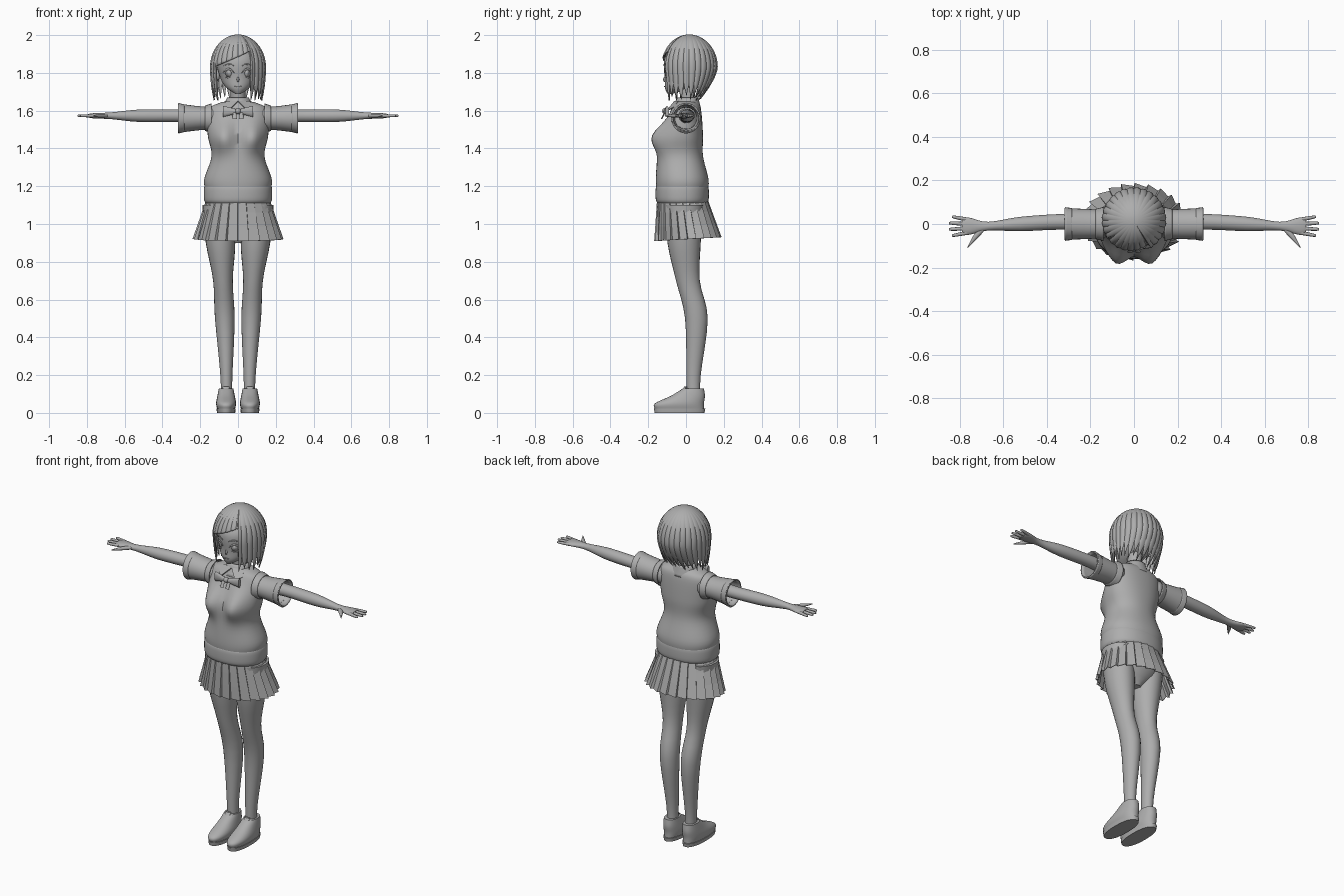
import bpy, bmesh
from math import sin, cos, pi, radians, sqrt, exp, copysign
from mathutils import Vector
from mathutils.bvhtree import BVHTree

cube = bpy.data.objects.get("Cube")
if cube:
    bpy.data.objects.remove(cube, do_unlink=True)

SHADE = (.42, .42, .42, 1)
grey = bpy.data.materials.new("plain grey")
grey.use_nodes = True
grey.diffuse_color = SHADE
grey.node_tree.nodes["Principled BSDF"].inputs["Base Color"].default_value = SHADE


def finish(name, verts, faces, mirror=False, thick=0, smooth=True):
    """Make an object from a surface, with optional thickness and mirrored twin."""
    mesh = bpy.data.meshes.new(name)
    mesh.from_pydata(verts, [], faces)
    bm = bmesh.new()
    bm.from_mesh(mesh)
    bmesh.ops.recalc_face_normals(bm, faces=bm.faces)
    bm.to_mesh(mesh)
    bm.free()
    mesh.materials.append(grey)
    if smooth:
        mesh.shade_smooth()
        mesh.set_sharp_from_angle(angle=radians(45))
    obj = bpy.data.objects.new(name, mesh)
    bpy.context.collection.objects.link(obj)
    if thick:
        solid = obj.modifiers.new("Thickness", "SOLIDIFY")
        solid.thickness, solid.offset = thick, 0
    if mirror:
        obj.modifiers.new("Mirror", "MIRROR").use_mirror_merge = False
    return obj


def grid_faces(rows, cols, closed=True):
    return [(row * cols + col, row * cols + (col + 1) % cols,
             (row + 1) * cols + (col + 1) % cols, (row + 1) * cols + col)
            for row in range(rows - 1) for col in range(cols if closed else cols - 1)]


def blend(before, start, end, after, t):
    """Smooth curve from start to end, using the neighbours for its slope."""
    result = []
    for p, q, r, s in zip(before, start, end, after):
        slope_in, slope_out, rise = (r - p) / 2, (s - q) / 2, r - q
        curve = 3 * rise - 2 * slope_in - slope_out
        result.append(q + t * (slope_in + t * (curve + t * (slope_in + slope_out - 2 * rise))))
    return result


def loft(name, sections, axis="z", at=0, sides=24, steps=4, power=2, caps=True, shape=None, **options):
    """Sections are (place on axis, centre y, radius, radius); at is the other centre."""
    rings, last = [], len(sections) - 1
    for i in range(last):
        four = [sections[min(max(j, 0), last)] for j in range(i - 1, i + 3)]
        rings += [blend(*four, k / steps) for k in range(steps)]
    rings.append(sections[-1])
    verts = []
    for place, middle, first, second in rings:
        for k in range(sides):
            c, s = [copysign(abs(f) ** (2 / power), f)
                    for f in (cos(2 * pi * k / sides), sin(2 * pi * k / sides))]
            if axis == "x":
                point = (place, middle + first * c, at + second * s)
            else:
                point = (at + first * c, middle + second * s, place)
            verts.append(shape(*point) if shape else point)
    faces = grid_faces(len(rings), sides)
    if caps:
        faces += [tuple(range(sides)), tuple(range(len(verts) - sides, len(verts)))]
    return finish(name, verts, faces, **options)


def ball(name, centre, size, **options):
    x, y, z = centre
    rx, ry, rz = size
    angles = [radians(a) for a in range(-85, 86, 17)]
    loft(name, [(z + rz * sin(a), y, rx * cos(a), ry * cos(a)) for a in angles],
         at=x, sides=16, steps=1, **options)


# Sweater vest with a rounded chest
def chest(x, y, z):
    if y < -.03:
        y -= .06 * exp(-((abs(x) - .08) / .06) ** 2 - ((z - 1.46) / .08) ** 2)
    return x, y, z


loft("sweater_vest", [(1.15, -.02, .16, .13), (1.23, -.02, .18, .14), (1.36, -.03, .14, .12),
                      (1.47, -.02, .16, .11), (1.6, 0, .16, .08), (1.64, 0, .1, .06), (1.65, 0, .05, .05)],
     sides=48, steps=6, power=2.2, shape=chest)
loft("sweater_hem", [(1.11, -.02, .17, .13), (1.13, -.02, .18, .14),
                     (1.19, -.02, .18, .14), (1.21, -.02, .17, .13)], sides=48, power=2.2)

# Short sleeves with cuffs, and the vest armhole trim
TUBE = dict(axis="x", at=1.56, sides=28, caps=False, thick=.006, mirror=True)
loft("sleeve", [(.12, 0, .06, .06), (.2, 0, .065, .06), (.318, 0, .07, .075)], **TUBE)
loft("sleeve_cuff", [(.285, 0, .07, .07), (.316, 0, .074, .078)], **TUBE)
loft("armhole_trim", [(.14, 0, .075, .075), (.175, 0, .066, .064)], **TUBE)

# Arms, palms and fingers
LIMB = dict(axis="x", at=1.573, mirror=True)
loft("arm", [(.14, 0, .04, .04), (.32, .01, .036, .034), (.52, 0, .033, .033), (.67, -.01, .02, .018),
             (.76, -.01, .04, .014), (.79, -.01, .03, .01)], **LIMB)
for i, label in enumerate(("little", "ring", "middle", "index")):
    spread = 1.5 - i
    base, end = .02 * spread - .01, .028 * spread - .01
    tip = .852 - .007 * spread ** 2
    loft(label + "_finger", [(.765, base, .01, .009), (tip - .01, end, .007, .007),
                             (tip, end, .002, .002)], sides=10, **LIMB)
loft("thumb", [(.69, -.02, .015, .01), (.73, -.06, .018, .01), (.765, -.11, .003, .003)], sides=10, **LIMB)

# Legs spread gently towards the hips
loft("leg", [(.07, .04, .03, .035), (.2, .04, .032, .038), (.5, .055, .052, .06), (.7, .01, .052, .063),
             (.9, -.01, .078, .088), (1.1, -.01, .08, .1)],
     shape=lambda x, y, z: (x + .06 + .04 * z * z, y, z), mirror=True)
loft("hips", [(.9, 0, .03, .04), (1, 0, .15, .1), (1.14, -.02, .15, .12)])

# Pleated skirt: each pleat rises outward, then steps back in
PLEATS, TIERS = 24, 4
verts = []
for tier in range(TIERS):
    t = tier / (TIERS - 1)
    for i in range(PLEATS):
        for offset, out in ((0, -1), (.93, 1)):
            a = 2 * pi * (i + offset) / PLEATS
            size = 1 + out * (.01 + .03 * t)
            y = -.02 + .03 * t + (.13 + .04 * t) * size * sin(a)
            z = 1.135 - t * (.215 - .01 * sin(a))
            verts.append(((.163 + .067 * t) * size * cos(a), y, z))
finish("pleated_skirt", verts, grid_faces(TIERS, PLEATS * 2), thick=.004, smooth=False)

# Laced shoes
SHOE = dict(at=.063, mirror=True)
loft("shoe", [(.02, -.035, .047, .13), (.05, -.035, .053, .13), (.09, .01, .046, .09), (.13, .04, .038, .055)],
     sides=32, power=2.3, **SHOE)
loft("shoe_sole", [(0, -.034, .048, .132), (.022, -.034, .051, .136)], sides=32, steps=1, power=2.3, **SHOE)
loft("shoe_tongue", [(.07, -.045, .022, .02), (.14, 0, .018, .008)], sides=12, **SHOE)
for k in range(3):
    ball("shoelace", (.063, .02 * k - .07, .015 * k + .08), (.03, .006, .006), mirror=True)

# Neck and head
loft("neck", [(1.6, .01, .05, .045), (1.66, .01, .04, .04), (1.76, 0, .043, .045)])
head = loft("head", [(1.688, -.085, .012, .012), (1.72, -.047, .06, .064), (1.77, -.012, .092, .1),
                     (1.88, .01, .114, .122), (1.97, .02, .05, .05)], sides=40, steps=6)
ball("nose", (0, -.11, 1.765), (.007, .011, .014))
ball("ear", (.106, .012, 1.79), (.01, .02, .03), mirror=True)

# Facial details laid on the face as thin strips
surface = BVHTree.FromPolygons([v.co for v in head.data.vertices],
                               [tuple(p.vertices) for p in head.data.polygons])


def face_strip(name, x, z, half_width, arch, height, mirror=True):
    verts, count = [], 9
    for k in range(count):
        t = 2 * k / (count - 1) - 1
        swell = 1 - t * t
        for side in (-1, 1):
            px = x + half_width * t
            pz = z + arch * swell + side * height * (swell + .1)
            hit = surface.ray_cast(Vector((px, -1, pz)), Vector((0, 1, 0)))[0]
            verts.append((px, hit.y - .002, pz))
    finish(name, verts, grid_faces(count, 2, False), mirror=mirror, thick=.005)


face_strip("upper_eyelid", .05, 1.8, .03, .02, .005)
face_strip("iris", .05, 1.797, .016, 0, .018)
face_strip("lower_eyelid", .052, 1.779, .018, -.005, .002)
face_strip("eyebrow", .048, 1.836, .028, .01, .003)
face_strip("mouth", 0, 1.729, .018, -.001, .002, mirror=False)

# Bobbed hair: ridged strands with pointed tips and a swept fringe
STRANDS, PER, ROWS = 28, 8, 20
COLUMNS = STRANDS * PER
verts = []
for row in range(ROWS):
    s = max(.02, row / (ROWS - 1))
    for k in range(COLUMNS):
        phi = 2 * pi * k / COLUMNS
        across = abs(2 * (k % PER) / PER - 1)
        x = .143 * sin(phi)
        if cos(phi) > 0 and -.118 < x < .075:
            low = 1.885 + .42 * x
        else:
            low = 1.665 + .075 * across + .012 * sin(k // PER * 2.4)
        z = 2 - (2 - low) * s ** 1.6
        dome = sqrt(1 - (max(0, z - 1.83) / .17) ** 2)
        drop = max(0, 1.83 - z) / .15
        if cos(phi) < 0:
            depth = .146 * (1 - .52 * drop ** 1.5)
        else:
            depth = .143 * (1 - .12 * drop)
        ridge = dome * (1 + .035 * min(1, 2 * s) * (.5 - across ** 2))
        verts.append((x * ridge * (1 - .1 * drop ** 2), .017 - depth * cos(phi) * ridge, z))
finish("hair", verts, grid_faces(ROWS, COLUMNS) + [tuple(range(COLUMNS))], thick=.007)

# Shirt collar with pointed flaps and a bow
loft("collar", [(1.605, 0, .09, .078), (1.668, .01, .054, .052)], sides=32, caps=False, thick=.006)
finish("collar_flap", [(0, -.06, 1.65), (.06, -.04, 1.65), (.08, -.06, 1.62), (.05, -.1, 1.6)],
       [(0, 1, 2, 3)], mirror=True, thick=.006, smooth=False)
loft("bow_wing", [(0, -.11, .01, .01), (.08, -.1, .01, .03)], "x", at=1.596, sides=12, mirror=True)
ball("bow_knot", (0, -.112, 1.598), (.015, .014, .016))
loft("bow_tail", [(1.555, -.13, .012, .004), (1.595, -.11, .008, .004)], at=.018, sides=8, mirror=True)
